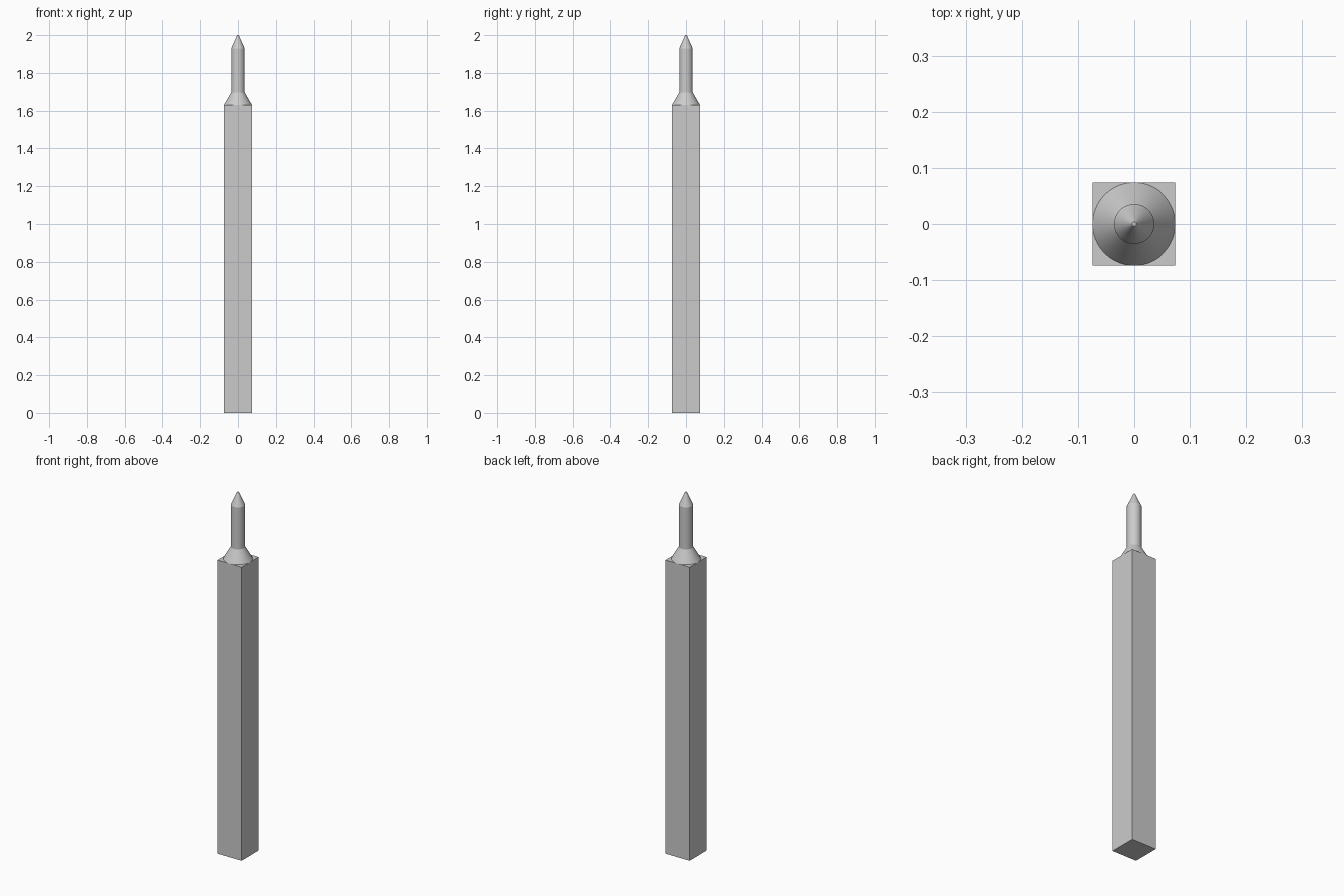
import bpy, bmesh, math

cube = bpy.data.objects.get("Cube")
if cube:
    bpy.data.objects.remove(cube, do_unlink=True)

HALF = 0.074        # half width of the square shaft
SHOULDER = 1.63     # top of the shaft
SIDES = 64

steel = bpy.data.materials.new("steel_grey")
steel.use_nodes = True
colour = (0.6, 0.6, 0.6, 1)
steel.diffuse_color = colour
steel.node_tree.nodes["Principled BSDF"].inputs["Base Color"].default_value = colour


def add_object(name, bm):
    bmesh.ops.recalc_face_normals(bm, faces=bm.faces)
    mesh = bpy.data.meshes.new(name)
    bm.to_mesh(mesh)
    bm.free()
    mesh.materials.append(steel)
    obj = bpy.data.objects.new(name, mesh)
    bpy.context.collection.objects.link(obj)
    return obj


# Square shaft
bm = bmesh.new()
bmesh.ops.create_cube(bm, size=1)
for v in bm.verts:
    v.co = (v.co.x * 2 * HALF, v.co.y * 2 * HALF, (v.co.z + 0.5) * SHOULDER)
add_object("square_shaft", bm)

# Turned point: flared collar, round pin and pointed tip
profile = [(HALF, SHOULDER), (0.0355, 1.697), (0.0355, 1.93), (0.004, 2.0)]
bm = bmesh.new()
rings = []
for radius, z in profile:
    angles = [math.tau * i / SIDES for i in range(SIDES)]
    rings.append([bm.verts.new((radius * math.cos(a), radius * math.sin(a), z))
                  for a in angles])
for low, high in zip(rings, rings[1:]):
    for i in range(SIDES):
        j = (i + 1) % SIDES
        bm.faces.new((low[i], low[j], high[j], high[i]))
bm.faces.new(rings[0])
bm.faces.new(rings[-1])
point = add_object("turned_point", bm)

# Smooth round sides with sharp profile edges
bpy.ops.object.select_all(action="DESELECT")
point.select_set(True)
bpy.context.view_layer.objects.active = point
bpy.ops.object.shade_smooth_by_angle(angle=math.radians(20))
